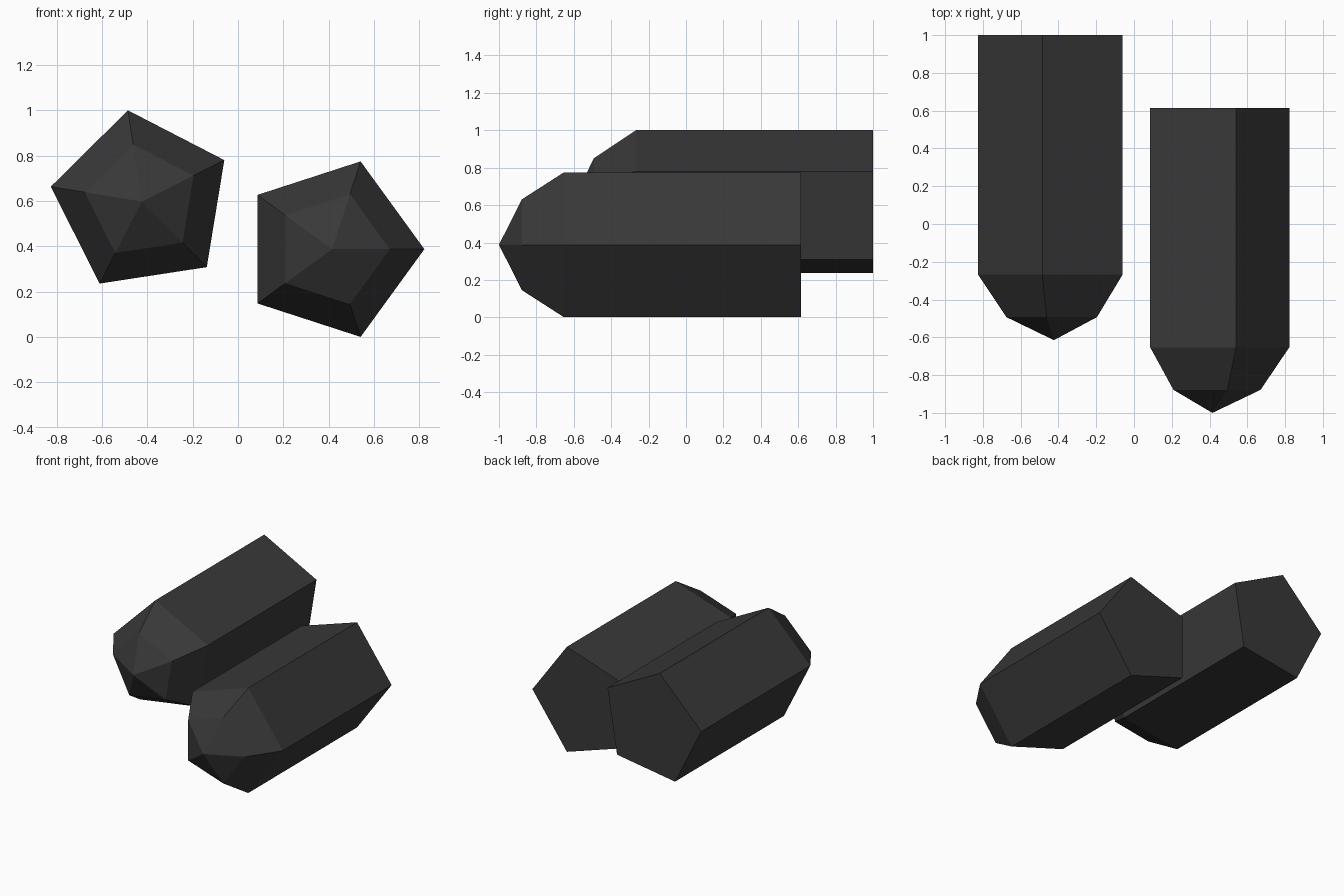
import bpy, bmesh, math

if "Cube" in bpy.data.objects:
    bpy.data.objects.remove(bpy.data.objects["Cube"])

mat = bpy.data.materials.new("charcoal grey")
mat.diffuse_color = (0.04, 0.04, 0.04, 1)
mat.use_nodes = True
mat.node_tree.nodes["Principled BSDF"].inputs["Base Color"].default_value = mat.diffuse_color


def crystal(name, cx, cz, tip_y, angle):
    """Five-sided prism along y with a two-step point facing -y."""
    bm = bmesh.new()
    rings = []
    for y, r in ((1.615, 0.407), (0.347, 0.407), (0.122, 0.255)):
        rings.append([bm.verts.new((cx + r * math.cos(a), tip_y + y, cz + r * math.sin(a)))
                      for a in (math.radians(angle + 72 * i) for i in range(5))])
    tip = bm.verts.new((cx, tip_y, cz))
    bm.faces.new(rings[0])  # flat back end
    for i in range(5):
        j = (i + 1) % 5
        for a, b in zip(rings, rings[1:]):
            bm.faces.new((a[i], a[j], b[j], b[i]))
        bm.faces.new((rings[2][i], rings[2][j], tip))
    bmesh.ops.recalc_face_normals(bm, faces=bm.faces[:])
    me = bpy.data.meshes.new(name)
    bm.to_mesh(me)
    bm.free()
    me.materials.append(mat)
    bpy.context.collection.objects.link(bpy.data.objects.new(name, me))


crystal("right_crystal", 0.415, 0.388, -1.0, 0)
crystal("left_crystal", -0.424, 0.598, -0.615, 98.7)
